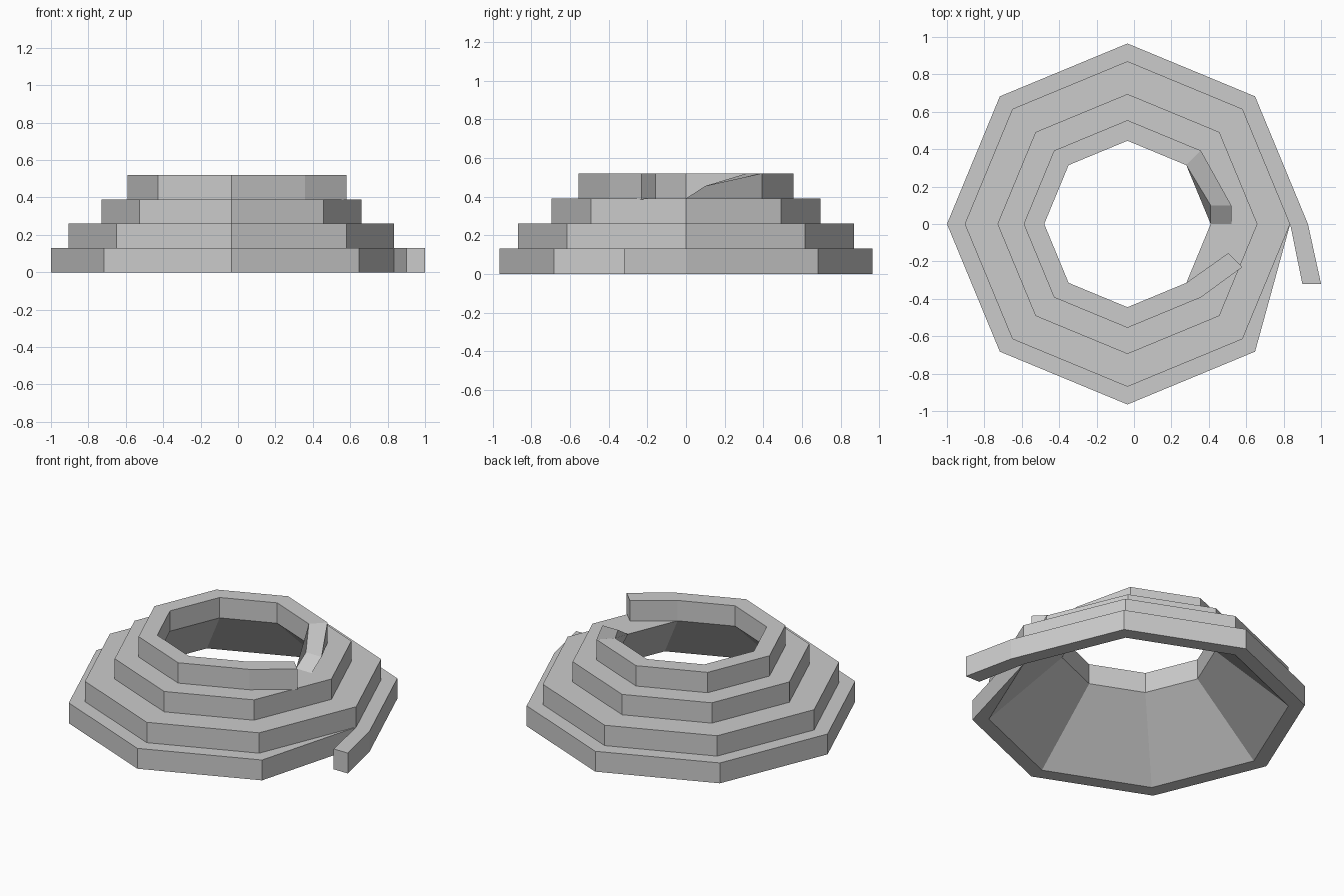
import bpy, bmesh
from math import cos, sin, pi

if "Cube" in bpy.data.objects:
    bpy.data.objects.remove(bpy.data.objects["Cube"])

CX = -0.035          # axis of the octagonal coil
H = 0.13             # height of one step
bm = bmesh.new()


def at(k, r, z):
    """Point on octagon corner k at radius r."""
    a = k * pi / 4
    return (CX + r * cos(a), r * sin(a), z)


def face(points):
    pts = []
    for p in points:
        if p not in pts:
            pts.append(p)
    if len(pts) > 2:
        bm.faces.new([bm.verts.new(p) for p in pts])


def loft(a, b, sides):
    """Quads between two matching sections, only for the listed sides."""
    n = len(a)
    for i in sides:
        j = (i + 1) % n
        face([a[i], a[j], b[j], b[i]])


def body_section(k, r_out):
    profile = [(0.87, 0), (r_out, 0), (r_out, H), (0.87, H), (0.87, 2 * H),
               (0.695, 2 * H), (0.695, 3 * H), (0.555, 3 * H), (0.445, 3 * H)]
    return [at(k % 8, r, z) for r, z in profile]


def coil_section(k):
    return [at(k, 0.445, 3 * H), at(k, 0.555, 3 * H),
            at(k, 0.555, 4 * H), at(k, 0.445, 4 * H)]


# stepped body with sloped inside; lowest step tapers away in the last segment
for k in range(8):
    a = body_section(k, 0.965)
    b = body_section(k + 1, 0.87 if k == 7 else 0.965)
    under_coil = 1 <= k <= 6
    loft(a, b, [i for i in range(9) if not (i == 7 and under_coil)])

# bottom tail leaving the lowest step
start = [at(0, 0.87, 0), at(0, 0.965, 0), at(0, 0.965, H), at(0, 0.87, H)]
end = [(0.90, -0.32, 0), (1.0, -0.32, 0), (1.0, -0.32, H), (0.90, -0.32, H)]
loft(start, end, range(4))
face(end)

# top coil
for k in range(1, 7):
    loft(coil_section(k), coil_section(k + 1), (1, 2, 3))

# ramped start of the top coil
ramp = [at(0, 0.445, 3 * H), at(0, 0.555, 3 * H), (0.52, 0.1, 0.455), (0.41, 0.1, 0.455)]
loft(coil_section(1), ramp, (1, 2, 3))
face(ramp)
# the ramp covers the body top here
# flared free end of the top coil
tip = [(0.505, -0.155, 0.385), (0.58, -0.23, 0.385), (0.58, -0.23, 4 * H), (0.505, -0.155, 4 * H)]
loft(coil_section(7), tip, range(4))
face(tip)

bmesh.ops.remove_doubles(bm, verts=bm.verts, dist=0.0005)
bmesh.ops.recalc_face_normals(bm, faces=bm.faces)
mesh = bpy.data.meshes.new("spiral_mound")
bm.to_mesh(mesh)
bm.free()
obj = bpy.data.objects.new("spiral_mound", mesh)
bpy.context.collection.objects.link(obj)
